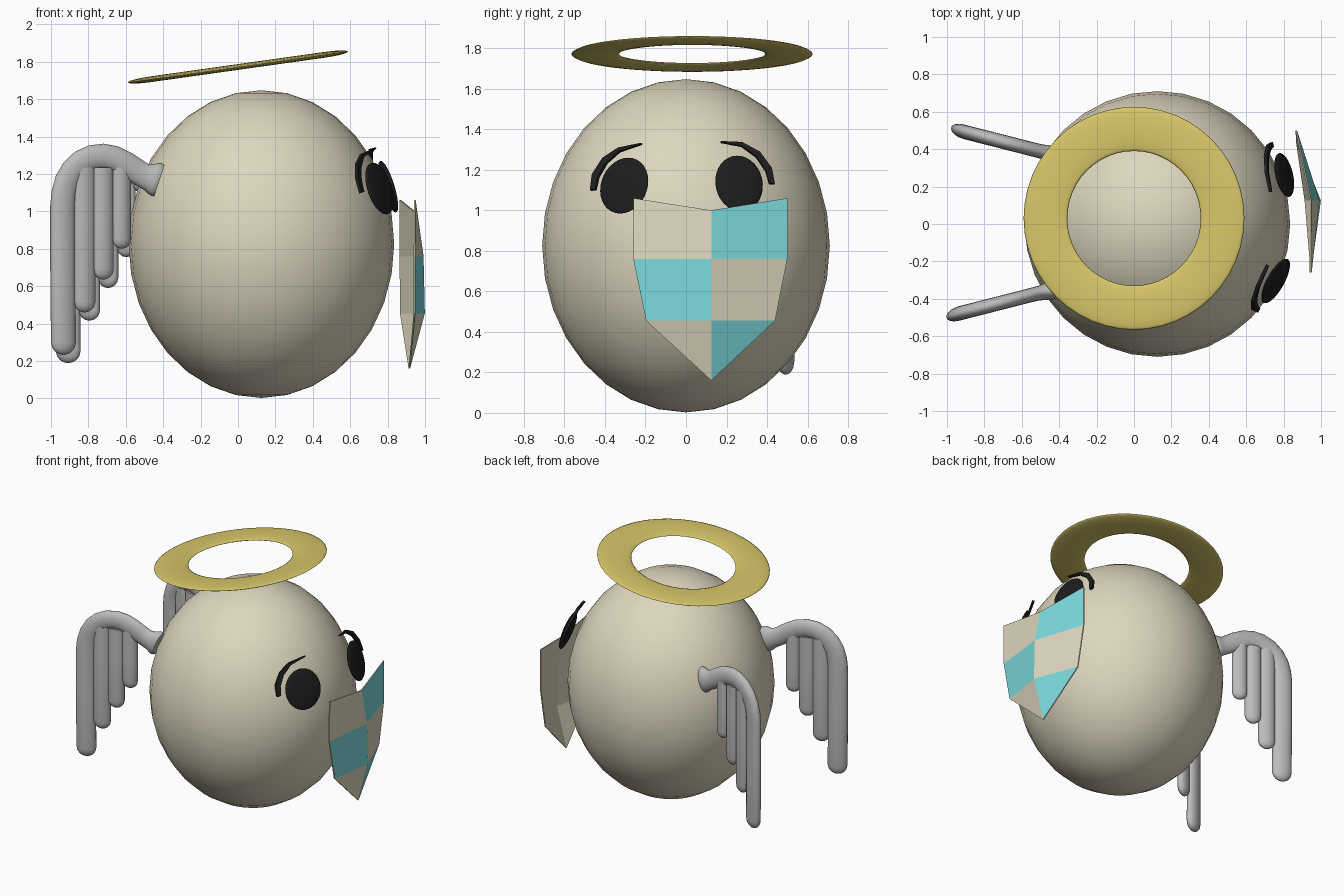
import bpy, bmesh, math
from mathutils import Vector, Matrix

if "Cube" in bpy.data.objects:
    bpy.data.objects.remove(bpy.data.objects["Cube"])


def material(name, rgb):
    m = bpy.data.materials.new(name)
    m.diffuse_color = (*rgb, 1)
    m.use_nodes = True
    m.node_tree.nodes["Principled BSDF"].inputs["Base Color"].default_value = m.diffuse_color
    return m


CREAM = material("cream", (0.73, 0.68, 0.52))
GOLD = material("gold", (0.68, 0.57, 0.14))
GREY = material("light grey", (0.50, 0.50, 0.50))
TEAL = material("turquoise", (0.20, 0.70, 0.72))
BLACK = material("black", (0.012, 0.012, 0.012))


def make(name, bm, *mats, smooth=True):
    bmesh.ops.recalc_face_normals(bm, faces=bm.faces)
    me = bpy.data.meshes.new(name)
    for f in bm.faces:
        f.smooth = smooth
    bm.to_mesh(me)
    bm.free()
    for m in mats:
        me.materials.append(m)
    ob = bpy.data.objects.new(name, me)
    bpy.context.collection.objects.link(ob)
    return ob


def ellipsoid(name, matrix, mat, u=32, v=16):
    bm = bmesh.new()
    bmesh.ops.create_uvsphere(bm, u_segments=u, v_segments=v, radius=1, matrix=matrix)
    return make(name, bm, mat)


# Body
ellipsoid("body", Matrix.Translation((0.125, 0, 0.825)) @ Matrix.Diagonal((0.71, 0.71, 0.8225, 1)), CREAM)

# Halo: flattened, tilted ring
bpy.ops.mesh.primitive_torus_add(major_segments=48, minor_segments=12, major_radius=0.478,
                                 minor_radius=0.118, location=(0, 0.03, 1.772),
                                 rotation=(0, math.radians(-8), 0))
halo = bpy.context.object
halo.name = "halo"
halo.scale.z = 0.13
halo.data.materials.append(GOLD)
bpy.ops.object.shade_smooth()


def tube(name, path, side, shift):
    """Loft oval rings along (x, z, radius in plane, radius in depth)."""
    bm = bmesh.new()
    rings, n = [], 16
    for i, (x, z, r, d) in enumerate(path):
        a, b = path[max(i - 1, 0)], path[min(i + 1, len(path) - 1)]
        t = Vector((b[0] - a[0], b[1] - a[1])).normalized()
        ring = []
        for k in range(n):
            c, s = math.cos(2 * math.pi * k / n), math.sin(2 * math.pi * k / n)
            px, pz = x - t.y * r * c, z + t.x * r * c
            py = 0.362 - (px + 0.48) * 0.255 + d * s
            ring.append(bm.verts.new((px + shift[0], side * py + shift[1], pz + shift[2])))
        rings.append(ring)
    for p, q in zip(rings, rings[1:]):
        for k in range(n):
            bm.faces.new((p[k], p[(k + 1) % n], q[(k + 1) % n], q[k]))
    bm.faces.new(rings[0])
    bm.faces.new(rings[-1])
    ob = make(name, bm, GREY)
    bpy.context.view_layer.objects.active = ob
    ob.select_set(True)
    bpy.ops.object.shade_smooth_by_angle(angle=math.radians(50))
    ob.select_set(False)


def round_tip(x, bottom, r, d):
    """Rounded lower end of a feather."""
    return [(x, bottom + r * (1 - math.cos(a)), r * math.sin(a), d * math.sin(a))
            for a in (0.1, 0.4, 0.75, 1.1, math.pi / 2)]


# Wings: arched outer tube with three hanging feathers
ARCH = [(-0.937, 0.7), (-0.937, 1.03), (-0.93, 1.10), (-0.912, 1.165), (-0.88, 1.22), (-0.835, 1.263),
        (-0.78, 1.288), (-0.72, 1.295), (-0.66, 1.283), (-0.60, 1.253), (-0.55, 1.22)]
FLARE = [(-0.51, 1.195, 0.066, 0.040), (-0.475, 1.182, 0.073, 0.045), (-0.45, 1.174, 0.088, 0.052),
         (-0.435, 1.170, 0.092, 0.054), (-0.420, 1.165, 0.086, 0.050)]
for label, side, shift in (("front", -1, (0, 0, 0)), ("back", 1, (0.025, 0.015, -0.044))):
    arch = round_tip(-0.933, 0.233, 0.067, 0.039) + [(x, z, 0.067, 0.039) for x, z in ARCH] + FLARE
    tube(label + "_wing_arch", arch, side, shift)
    for i, (x, bottom, r) in enumerate(((-0.82, 0.46, 0.058), (-0.72, 0.635, 0.055), (-0.622, 0.80, 0.05))):
        tube(f"{label}_wing_feather_{i + 1}",
             round_tip(x, bottom, r, 0.036) + [(x, 1.0, r, 0.036), (x, 1.235, r, 0.036)], side, shift)

# Eyes and lashes share one tilted plane on each side
EYES = (
    ("left", (0.757, -0.305, 1.122), -29, 0.015,
     [(-0.458, 1.10), (-0.446, 1.17), (-0.40, 1.245), (-0.33, 1.298), (-0.22, 1.328)]),
    ("right", (0.803, 0.262, 1.132), 13, 0.027,
     [(0.424, 1.13), (0.408, 1.20), (0.355, 1.275), (0.275, 1.325), (0.172, 1.337)]),
)
for label, centre, yaw, back, arc in EYES:
    c = Vector(centre)
    rot = Matrix.Rotation(math.radians(yaw), 4, 'Z') @ Matrix.Rotation(math.radians(-17), 4, 'Y')
    normal = rot @ Vector((1, 0, 0))
    half_width = 0.117 / math.cos(math.radians(yaw))
    ellipsoid(label + "_eye", Matrix.Translation(c) @ rot @ Matrix.Diagonal((0.022, half_width, 0.144, 1)), BLACK)
    # Lash: tapered curved strip
    bm = bmesh.new()
    rows = []
    for (y, z), w in zip(arc, (0.013, 0.016, 0.015, 0.010, 0.003)):
        inward = Vector((c.y - y, c.z - z)).normalized() * w
        row = []
        for sy, depth in ((-1, 0.009), (1, 0.009), (1, -0.009), (-1, -0.009)):
            py, pz = y + sy * inward.x, z + sy * inward.y
            px = c.x - (normal.y * (py - c.y) + normal.z * (pz - c.z) + back) / normal.x
            row.append(bm.verts.new(Vector((px, py, pz)) + normal * depth))
        rows.append(row)
    for p, q in zip(rows, rows[1:]):
        for k in range(4):
            bm.faces.new((p[k], p[(k + 1) % 4], q[(k + 1) % 4], q[k]))
    bm.faces.new(rows[0])
    bm.faces.new(rows[-1])
    make(label + "_lash", bm, BLACK, smooth=False)

# Bib: folded chequered plate, rows from top to point
ROWS = [[(0.95, -0.26, 1.06), (0.948, 0.125, 1.0), (0.872, 0.50, 1.06)],
        [(0.947, -0.26, 0.76), (0.992, 0.125, 0.76), (0.872, 0.50, 0.76)],
        [(0.947, -0.197, 0.455), (0.999, 0.125, 0.455), (0.874, 0.44, 0.455)]]
POINT = (0.92, 0.125, 0.16)
bm = bmesh.new()
layers = []
for dx in (0, -0.008):
    grid = [[bm.verts.new((x + dx, y, z)) for x, y, z in row] for row in ROWS]
    tip = bm.verts.new((POINT[0] + dx, POINT[1], POINT[2]))
    for r in range(3):
        for col in range(2):
            a, b = grid[r][col], grid[r][col + 1]
            lower = (grid[r + 1][col + 1], grid[r + 1][col]) if r < 2 else (tip,)
            f = bm.faces.new((a, b, *lower))
            f.material_index = (r + col) % 2 if dx == 0 else 0
    layers.append(grid[0] + [grid[1][2], grid[2][2], tip, grid[2][0], grid[1][0]])
front, rear = layers
for k in range(len(front)):
    j = (k + 1) % len(front)
    bm.faces.new((front[k], front[j], rear[j], rear[k]))
make("chequered_bib", bm, CREAM, TEAL, smooth=False)
